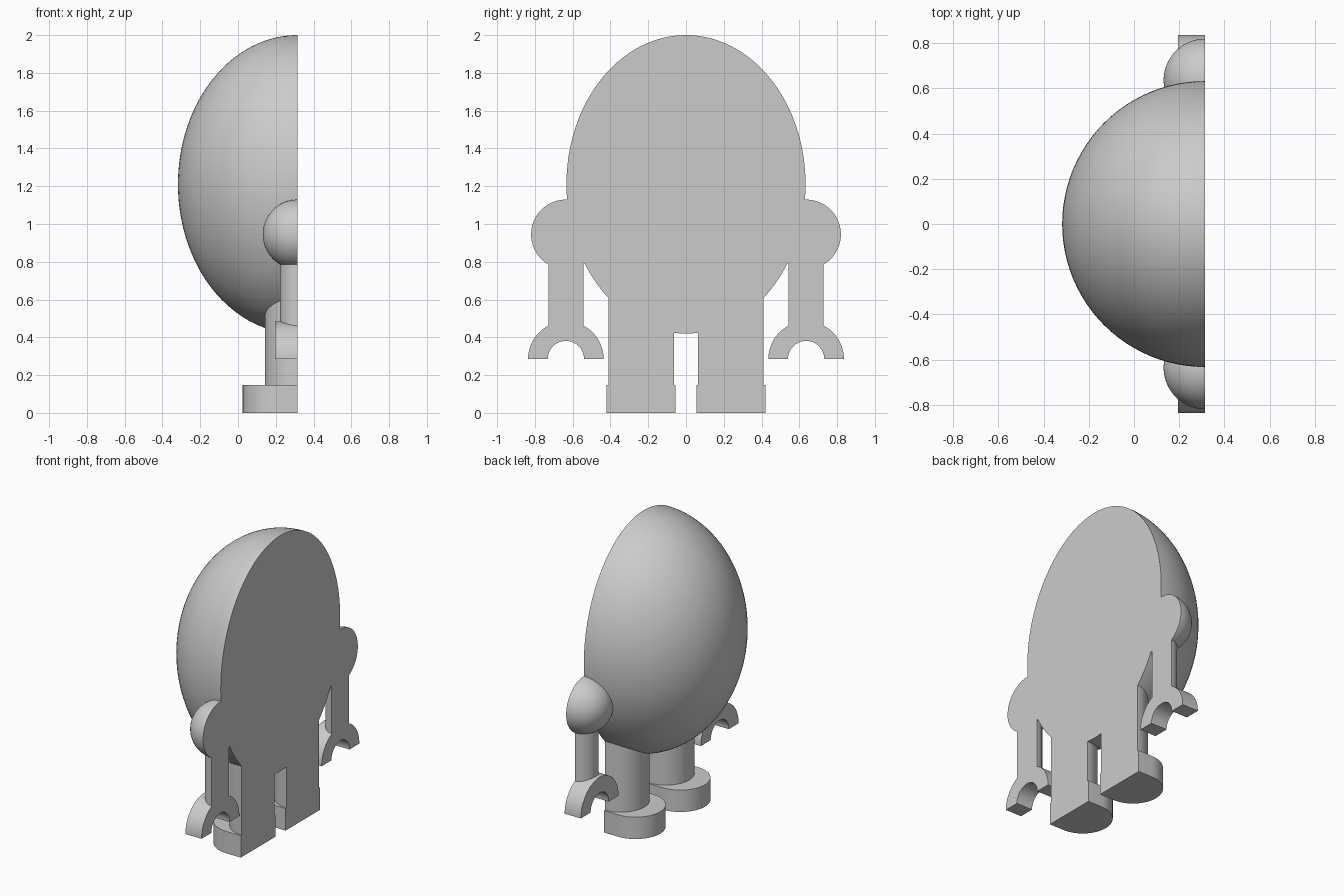
import bpy, bmesh
from math import sin, cos, pi, radians
from mathutils import Matrix, Vector

cube = bpy.data.objects.get("Cube")
if cube:
    bpy.data.objects.remove(cube)

CUT = 0.315        # the whole figure is sliced flat on this x plane
ARM_Y = 0.636
LEG_Y = 0.2375

GREY = (0.6, 0.6, 0.6, 1)
grey = bpy.data.materials.new("plain grey")
grey.use_nodes = True
grey.diffuse_color = GREY
grey.node_tree.nodes["Principled BSDF"].inputs["Base Color"].default_value = GREY


def finish(name, bm):
    bmesh.ops.recalc_face_normals(bm, faces=bm.faces)
    mesh = bpy.data.meshes.new(name)
    bm.to_mesh(mesh)
    bm.free()
    mesh.materials.append(grey)
    mesh.shade_smooth()
    mesh.set_sharp_from_angle(angle=radians(30))
    obj = bpy.data.objects.new(name, mesh)
    bpy.context.collection.objects.link(obj)


def slice_flat(bm):
    """Remove everything beyond the cut plane and cap the opening."""
    bmesh.ops.bisect_plane(bm, geom=bm.verts[:] + bm.edges[:] + bm.faces[:],
                           plane_co=(CUT, 0, 0), plane_no=(1, 0, 0), clear_outer=True)
    rim = [e for e in bm.edges if e.is_boundary]
    bmesh.ops.holes_fill(bm, edges=rim, sides=0)


def half_ball(name, y, z, radii):
    bm = bmesh.new()
    place = Matrix.Translation((CUT, y, z)) @ Matrix.Diagonal((*radii, 1))
    bmesh.ops.create_uvsphere(bm, u_segments=96, v_segments=64, radius=1, matrix=place)
    slice_flat(bm)
    finish(name, bm)


def half_post(name, y, bottom, top, radius):
    bm = bmesh.new()
    bmesh.ops.create_cone(bm, cap_ends=True, segments=64, radius1=radius, radius2=radius,
                          depth=top - bottom,
                          matrix=Matrix.Translation((CUT, y, (bottom + top) / 2)))
    slice_flat(bm)
    finish(name, bm)


def prism(name, outline, direction):
    """Extrude a closed outline of 3D points along a direction."""
    bm = bmesh.new()
    base = bm.faces.new([bm.verts.new(p) for p in outline])
    grown = bmesh.ops.extrude_face_region(bm, geom=[base], use_keep_orig=True)
    moved = [g for g in grown["geom"] if isinstance(g, bmesh.types.BMVert)]
    bmesh.ops.translate(bm, verts=moved, vec=Vector(direction))
    finish(name, bm)


def arc(radius, start, end, steps=40):
    angles = [start + (end - start) * i / steps for i in range(steps + 1)]
    return [(radius * cos(a), radius * sin(a)) for a in angles]


# Egg-shaped body
half_ball("body", 0, 1.21, (0.633, 0.633, 0.79))

for side, word in ((-1, "front"), (1, "back")):
    # Arm: round shoulder, straight post, open claw
    y = side * ARM_Y
    half_ball(word + "_shoulder", y, 0.945, (0.184, 0.184, 0.184))
    half_post(word + "_arm", y, 0.43, 0.9, 0.0925)
    claw = arc(0.2, 0, pi) + arc(0.096, pi, 0)
    prism(word + "_claw", [(CUT, y + u, 0.285 + v) for u, v in claw], (-0.12, 0, 0))

    # Leg and its foot with a rounded toe
    y = side * LEG_Y
    half_post(word + "_leg", y, 0.1, 0.68, 0.173)
    r = 0.1825
    toe = [(0.2075 + u, y + v) for u, v in arc(r, pi / 2, 3 * pi / 2)]
    foot = [(CUT, y + r)] + toe + [(CUT, y - r)]
    prism(word + "_foot", [(u, v, 0) for u, v in foot], (0, 0, 0.147))
